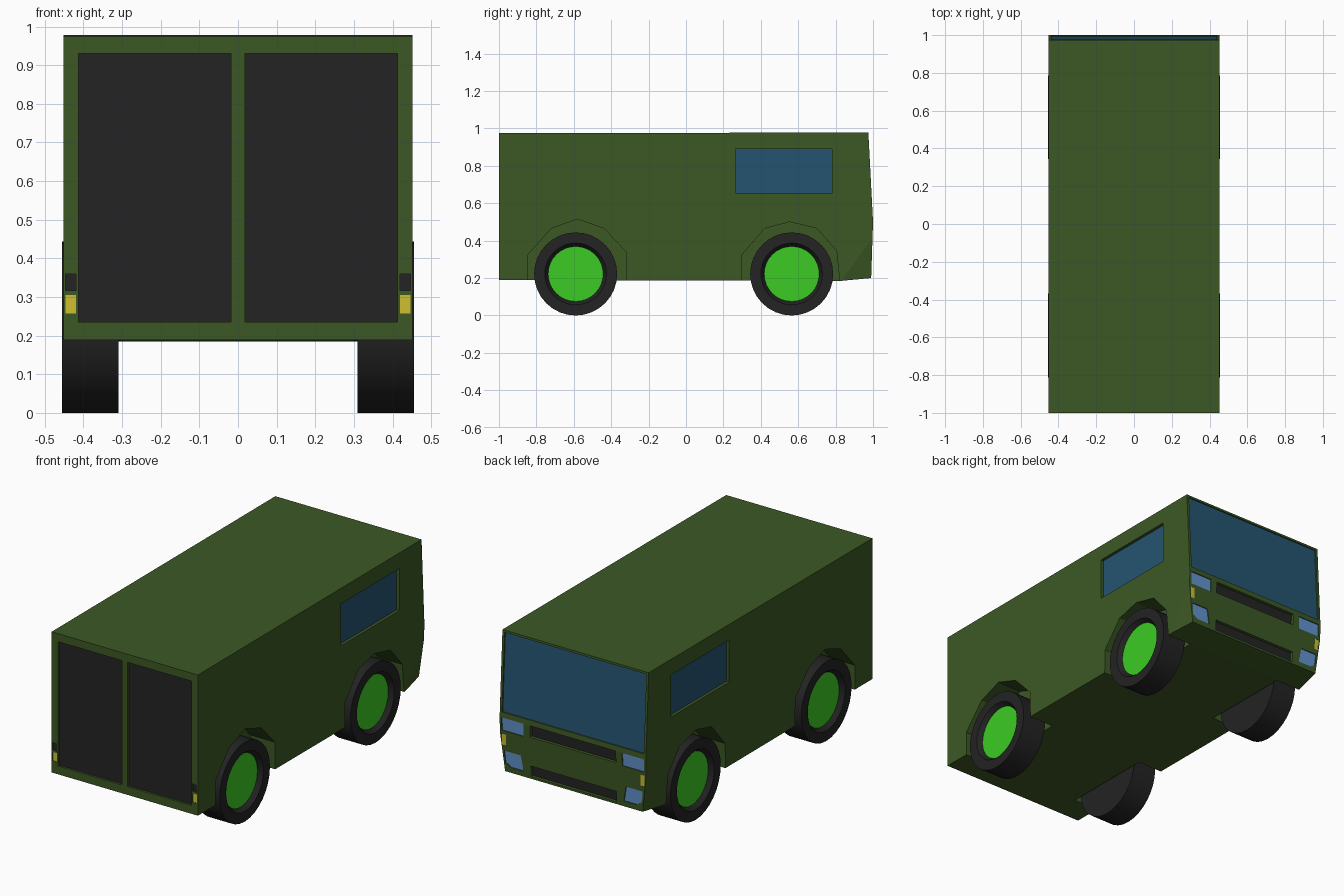
import bpy, bmesh, math
from mathutils import Vector

if "Cube" in bpy.data.objects:
    bpy.data.objects.remove(bpy.data.objects["Cube"])


def material(name, rgb):
    m = bpy.data.materials.new(name)
    m.diffuse_color = (*rgb, 1)
    m.use_nodes = True
    m.node_tree.nodes["Principled BSDF"].inputs["Base Color"].default_value = m.diffuse_color
    return m


GREEN = material("olive green", (0.046, 0.098, 0.018))
BLACK = material("dark rubber", (0.017, 0.017, 0.017))
GLASS = material("window blue", (0.018, 0.088, 0.165))
LAMP = material("lamp blue", (0.125, 0.29, 0.62))
YELLOW = material("signal yellow", (0.62, 0.52, 0.03))
HUB = material("bright green", (0.046, 0.60, 0.018))

W, ZB, ZT = 0.452, 0.185, 0.978          # half width, floor and roof height


def finish(name, bm, *mats):
    bmesh.ops.recalc_face_normals(bm, faces=bm.faces)
    me = bpy.data.meshes.new(name)
    bm.to_mesh(me)
    bm.free()
    for m in mats:
        me.materials.append(m)
    ob = bpy.data.objects.new(name, me)
    bpy.context.collection.objects.link(ob)
    return ob


def prism(bm, pts, place, w0, w1):
    """Closed prism over a 2D outline, between two depths along the outward axis."""
    a = [bm.verts.new(place(u, v, w0)) for u, v in pts]
    b = [bm.verts.new(place(u, v, w1)) for u, v in pts]
    bm.faces.new(a)
    bm.faces.new(b)
    for i in range(len(pts)):
        j = (i + 1) % len(pts)
        bm.faces.new((a[i], a[j], b[j], b[i]))


def cab_y(z):
    """Cab face: leaning windscreen above, slight tuck-in below."""
    return 1.0 - 0.025 * (z - 0.5) / 0.478 if z > 0.5 else 1.0 - 0.01 * (0.5 - z) / 0.3


def cab(u, v, w): return (u, cab_y(v) + w, v)
def rear(u, v, w): return (u, -1 - w, v)
def side(s): return lambda u, v, w: (s * (W + w), u, v)
def rect(u0, u1, v0, v1): return [(u0, v0), (u1, v0), (u1, v1), (u0, v1)]


cutters = bmesh.new()


def panel(name, pts, place, depth, mat):
    """Sunken pocket in the body with a thin coloured plate at its bottom."""
    prism(cutters, pts, place, -depth, 0.05)
    bm = bmesh.new()
    prism(bm, pts, place, -depth - 0.002, -depth + 0.003)
    return finish(name, bm, mat)


# Body shell from its side outline
bm = bmesh.new()
outline = [(-1, ZB + 0.004), (0.83, ZB), (0.99, 0.2), (1.0, 0.5), (0.975, ZT), (-0.99, ZT - 0.003)]
outline[-1] = (-1, ZT - 0.003)
prism(bm, outline, lambda u, v, w: (w, u, v), -W, W)
# Slice off the lower cab corners
for s in (1, -1):
    p = [Vector((s * W, 0.83, ZB)), Vector((s * W, 1.0, 0.42)), Vector((s * 0.425, 0.99, 0.2))]
    n = (p[1] - p[0]).cross(p[2] - p[0]).normalized()
    if n.x * s < 0:
        n = -n
    bmesh.ops.bisect_plane(bm, geom=bm.verts[:] + bm.edges[:] + bm.faces[:], dist=1e-5,
                           plane_co=p[0], plane_no=n, clear_outer=True)
    bmesh.ops.holes_fill(bm, edges=[e for e in bm.edges if e.is_boundary], sides=0)
body = finish("body", bm, GREEN)

# Wheel arches
arches = [
    [(-0.845, 0.1), (-0.845, 0.325), (-0.72, 0.465), (-0.58, 0.515), (-0.44, 0.465), (-0.32, 0.34), (-0.315, 0.1)],
    [(0.295, 0.1), (0.3, 0.325), (0.42, 0.465), (0.555, 0.5), (0.7, 0.465), (0.805, 0.345), (0.83, 0.1)],
]
for s in (1, -1):
    for a in arches:
        prism(cutters, a, side(s), -0.152, 0.05)

# Windscreen and grilles
panel("windscreen", rect(-0.438, 0.438, 0.53, 0.966), cab, 0.01, GLASS)
panel("upper_grille", rect(-0.265, 0.265, 0.435, 0.5), cab, 0.02, BLACK)
panel("lower_grille", rect(-0.265, 0.265, 0.212, 0.272), cab, 0.02, BLACK)

# Paired details
for s, tag in ((1, "right"), (-1, "left")):
    def flip(pts): return [(s * u, v) for u, v in pts]
    panel("side_window_" + tag, rect(0.265, 0.78, 0.655, 0.89), side(s), 0.02, GLASS)
    panel("cargo_door_" + tag, flip(rect(0.018, 0.413, 0.235, 0.93)), rear, 0.015, BLACK)
    panel("tail_lamp_" + tag, flip(rect(0.42, 0.446, 0.317, 0.36)), rear, 0.008, BLACK)
    panel("tail_signal_" + tag, flip(rect(0.42, 0.446, 0.257, 0.305)), rear, 0.005, YELLOW)
    panel("headlamp_" + tag, flip(rect(0.305, 0.44, 0.428, 0.5)), cab, 0.008, LAMP)
    panel("cab_signal_" + tag, flip(rect(0.416, 0.441, 0.345, 0.408)), cab, 0.004, YELLOW)
    panel("fog_lamp_" + tag, flip([(0.31, 0.23), (0.39, 0.23), (0.422, 0.25), (0.428, 0.315), (0.325, 0.315)]),
          cab, 0.008, LAMP)

# Cut all pockets out of the body
cutter = finish("cutter", cutters)
cutter.hide_render = True
mod = body.modifiers.new("pockets", 'BOOLEAN')
mod.operation, mod.solver, mod.object = 'DIFFERENCE', 'EXACT', cutter
bpy.context.view_layer.objects.active = body
bpy.ops.object.modifier_apply(modifier=mod.name)
bpy.data.objects.remove(cutter)


# Wheels: lathed tyre with sunken bright hub disc
def wheel(name, s, y, n=32):
    bm = bmesh.new()
    rings = []
    for r, x in ((0.222, 0.31), (0.222, 0.455), (0.165, 0.455), (0.147, 0.43)):
        rings.append([bm.verts.new((s * x, y + r * math.cos(t), 0.222 + r * math.sin(t)))
                      for t in (2 * math.pi * i / n for i in range(n))])
    for a, b in zip(rings, rings[1:]):
        for i in range(n):
            j = (i + 1) % n
            bm.faces.new((a[i], a[j], b[j], b[i]))
    bm.faces.new(rings[0])
    bm.faces.new(rings[-1]).material_index = 1
    ob = finish(name, bm, BLACK, HUB)
    bpy.ops.object.select_all(action='DESELECT')
    ob.select_set(True)
    bpy.context.view_layer.objects.active = ob
    bpy.ops.object.shade_smooth_by_angle(angle=math.radians(30))


for s, tag in ((1, "right"), (-1, "left")):
    wheel("cargo_wheel_" + tag, s, -0.59)
    wheel("cab_wheel_" + tag, s, 0.565)
